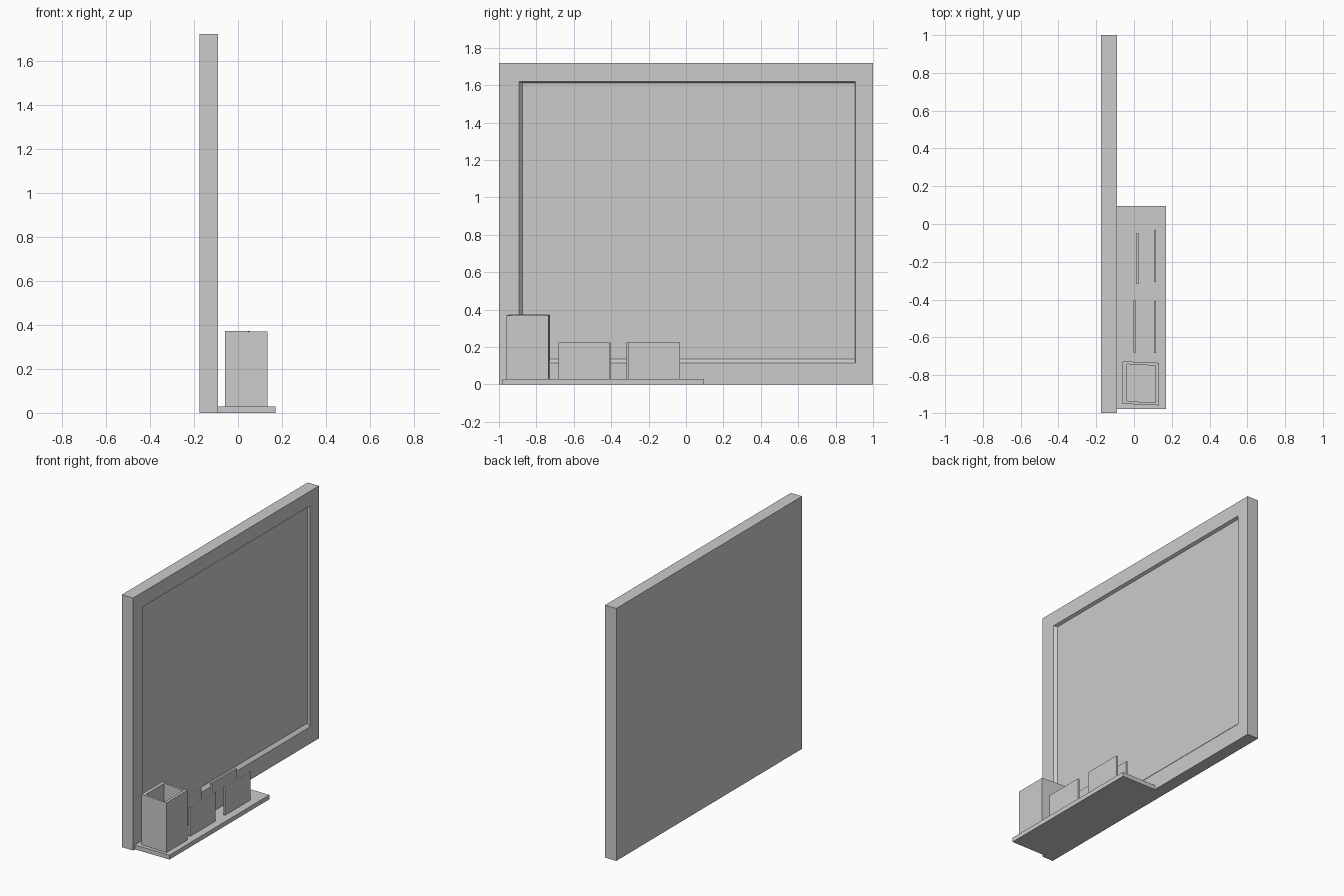
import bpy, bmesh

if "Cube" in bpy.data.objects:
    bpy.data.objects.remove(bpy.data.objects["Cube"])


def loft(name, rings):
    """Skin a sequence of four-point rings and cap both ends."""
    bm = bmesh.new()
    loops = [[bm.verts.new(p) for p in ring] for ring in rings]
    for a, b in zip(loops, loops[1:]):
        for i in range(4):
            j = (i + 1) % 4
            bm.faces.new((a[i], a[j], b[j], b[i]))
    bm.faces.new(loops[0])
    bm.faces.new(loops[-1])
    bmesh.ops.recalc_face_normals(bm, faces=bm.faces)
    mesh = bpy.data.meshes.new(name)
    bm.to_mesh(mesh)
    bm.free()
    obj = bpy.data.objects.new(name, mesh)
    bpy.context.collection.objects.link(obj)
    return obj


def rect_x(x, y0, y1, z0, z1):
    return [(x, y0, z0), (x, y1, z0), (x, y1, z1), (x, y0, z1)]


def box(name, x0, x1, y0, y1, z0, z1):
    return loft(name, [rect_x(x0, y0, y1, z0, z1), rect_x(x1, y0, y1, z0, z1)])


def ring_z(x0, x1, y0, y1, z, skew=0.0, drop=0.0):
    return [(x0, y0, z), (x1, y0 - skew, z - drop),
            (x1, y1 - skew, z - drop), (x0, y1, z)]


# Board with a shallow framed recess on its +x face
loft("board", [
    rect_x(-0.175, -1.0, 1.0, 0.0, 1.72),
    rect_x(-0.09, -1.0, 1.0, 0.0, 1.72),
    rect_x(-0.09, -0.893, 0.905, 0.115, 1.62),
    rect_x(-0.11, -0.875, 0.903, 0.135, 1.612),
])

# Shelf along the foot of the board
box("shelf", -0.09, 0.17, -0.98, 0.095, 0.0, 0.03)

# Open square holder, very slightly skewed
loft("holder", [
    ring_z(-0.06, 0.133, -0.952, -0.727, 0.03, 0.008),
    ring_z(-0.06, 0.133, -0.952, -0.727, 0.373, 0.008, 0.004),
    ring_z(-0.037, 0.114, -0.938, -0.742, 0.373, 0.008, 0.004),
    ring_z(-0.037, 0.114, -0.938, -0.742, 0.05, 0.008),
])

# Upright cards standing on the shelf: x, y start, y end
for i, (x, y0, y1) in enumerate([(0.013, -0.318, -0.047), (0.105, -0.308, -0.033),
                                 (-0.002, -0.68, -0.405), (0.105, -0.682, -0.407)]):
    box(f"card_{i + 1}", x, x + 0.012, y0, y1, 0.03, 0.225)
